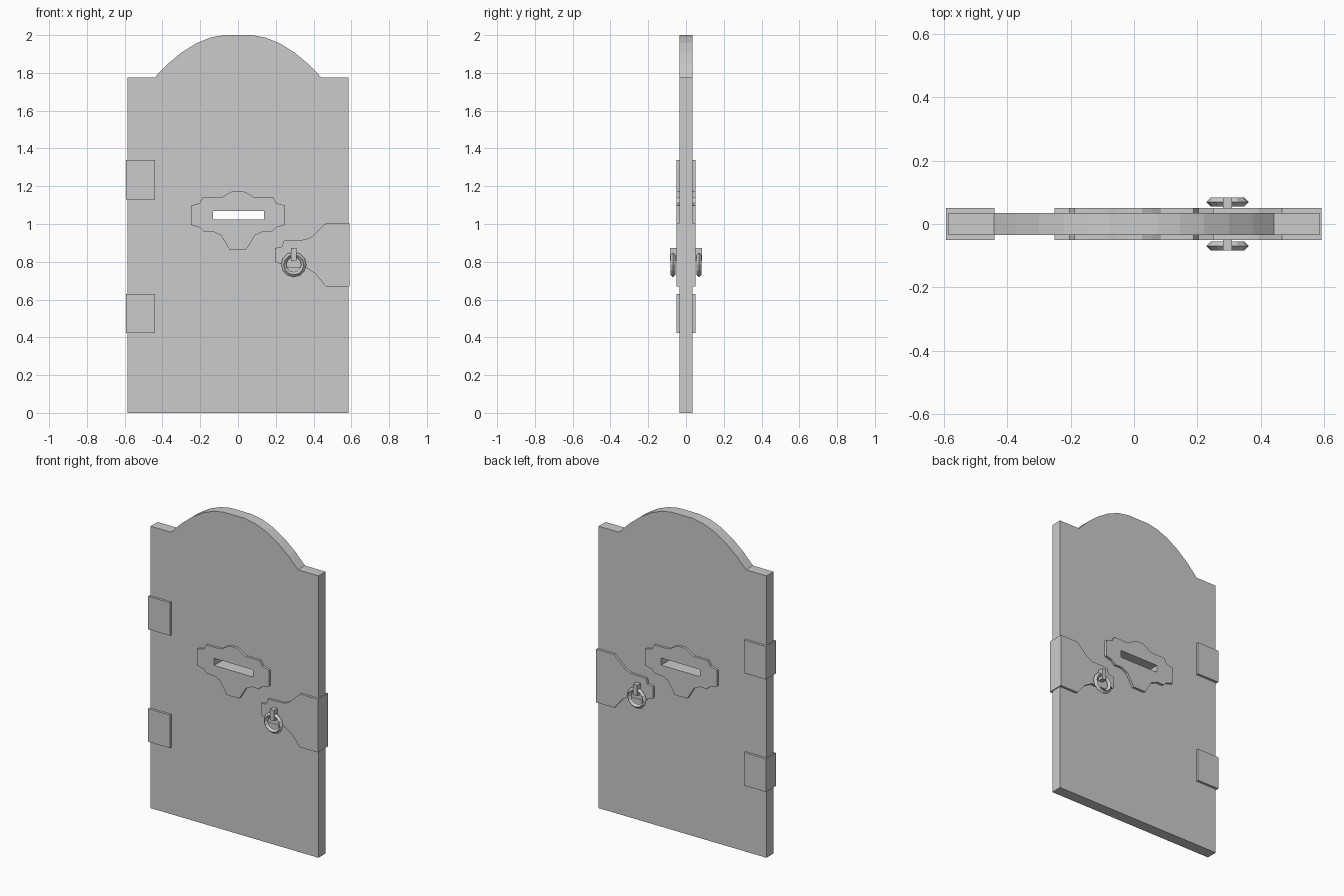
import bpy
import math

if "Cube" in bpy.data.objects:
    bpy.data.objects.remove(bpy.data.objects["Cube"])

SLOT = [(-0.132, 1.025), (0.138, 1.025), (0.138, 1.07), (-0.132, 1.07)]


def slab(name, half_depth, *outlines):
    """Filled x-z outline(s), extruded along y; later outlines are holes."""
    curve = bpy.data.curves.new(name, 'CURVE')
    curve.dimensions = '2D'
    curve.fill_mode = 'BOTH'
    curve.extrude = half_depth
    for pts in outlines:
        s = curve.splines.new('POLY')
        s.points.add(len(pts) - 1)
        for p, (x, z) in zip(s.points, pts):
            p.co = (x, z, 0, 1)
        s.use_cyclic_u = True
    ob = bpy.data.objects.new(name, curve)
    bpy.context.collection.objects.link(ob)
    ob.rotation_euler.x = math.pi / 2
    bpy.ops.object.select_all(action='DESELECT')
    ob.select_set(True)
    bpy.context.view_layer.objects.active = ob
    bpy.ops.object.convert(target='MESH')
    ob = bpy.context.object
    for poly in ob.data.polygons:
        poly.use_smooth = False
    return ob


def mirrored(half):
    """Complete an outline from its right half (listed top to bottom)."""
    return half + [(-x, z) for x, z in reversed(half)]


def rect(x0, x1, z0, z1):
    return [(x0, z0), (x1, z0), (x1, z1), (x0, z1)]


# Door leaf with arched top and viewing slot
slab("door_panel", 0.035, mirrored([
    (0.075, 2.0), (0.145, 1.987), (0.22, 1.957), (0.30, 1.907), (0.375, 1.845),
    (0.442, 1.775), (0.585, 1.775), (0.585, 0)]), SLOT)

# Decorative plate around the slot
slab("slot_plate", 0.05, mirrored([
    (0.025, 1.176), (0.055, 1.16), (0.085, 1.14), (0.187, 1.14), (0.203, 1.11),
    (0.25, 1.097), (0.25, 0.995), (0.203, 0.982), (0.18, 0.96), (0.133, 0.96),
    (0.09, 0.94), (0.043, 0.863)]), SLOT)

# Lock plate wrapping the right edge
slab("lock_plate", 0.05, [
    (0.591, 1.005), (0.466, 1.005), (0.415, 0.957), (0.392, 0.934),
    (0.355, 0.917), (0.243, 0.913), (0.233, 0.88), (0.196, 0.873),
    (0.196, 0.80), (0.233, 0.787), (0.25, 0.768), (0.36, 0.768),
    (0.41, 0.737), (0.465, 0.67), (0.591, 0.67)])

# Hinges wrapping the left edge
for name, z in (("lower_hinge", 0.422), ("upper_hinge", 1.13)):
    slab(name, 0.05, rect(-0.592, -0.439, z, z + 0.208))

# Ring handles with their brackets, front and back
for side, sy in (("front", -1), ("back", 1)):
    bpy.ops.mesh.primitive_torus_add(
        major_segments=12, minor_segments=4, major_radius=0.053,
        minor_radius=0.014, location=(0.295, sy * 0.069, 0.785),
        rotation=(math.pi / 2, 0, 0))
    bpy.context.object.name = side + "_ring"
    bracket = slab(side + "_bracket", 0.018, rect(0.281, 0.309, 0.805, 0.873))
    bracket.location.y = sy * 0.066
